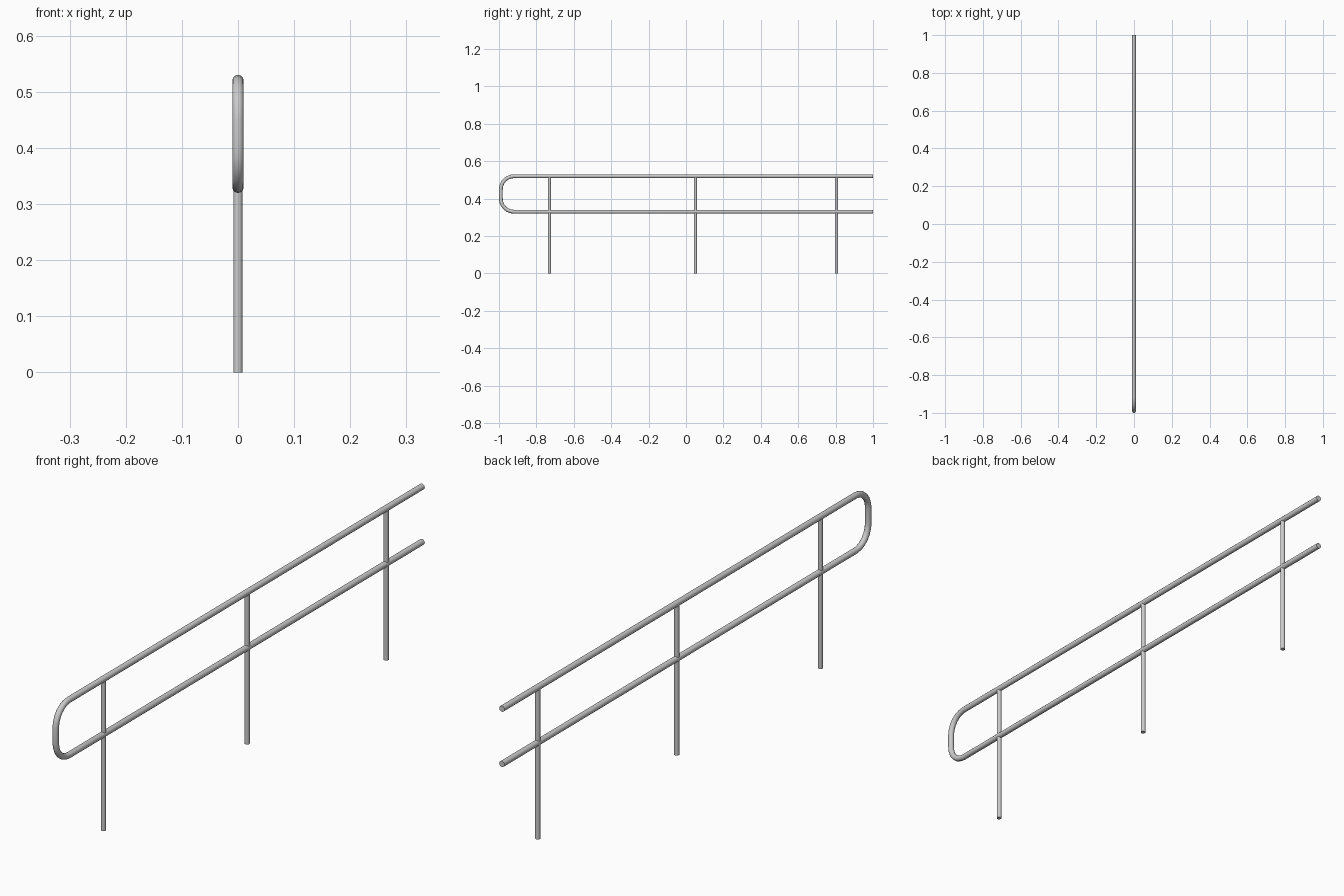
import bpy
from math import sin, cos, pi

if "Cube" in bpy.data.objects:
    bpy.data.objects.remove(bpy.data.objects["Cube"])

TOP, LOW = 0.52, 0.33      # rail centre heights
END, BACK = -0.99, 1.0     # front bend and open back end
BEND = 0.07                # corner radius
RAIL_R, POST_R = 0.0102, 0.0083


def smooth(obj):
    bpy.ops.object.select_all(action='DESELECT')
    obj.select_set(True)
    bpy.context.view_layer.objects.active = obj
    bpy.ops.object.shade_smooth_by_angle(angle=0.7)


def arc(z, start, steps=6):
    angles = [start + pi / 2 * i / steps for i in range(steps + 1)]
    return [(0, END + BEND + BEND * cos(a), z + BEND * sin(a)) for a in angles]


# Handrail: one tube bent back on itself at the front end
path = ([(0, BACK, TOP)] + arc(TOP - BEND, pi / 2)
        + arc(LOW + BEND, pi) + [(0, BACK, LOW)])
curve = bpy.data.curves.new("handrail", 'CURVE')
curve.dimensions = '3D'
curve.bevel_depth = RAIL_R
curve.bevel_resolution = 4
curve.use_fill_caps = True
spline = curve.splines.new('POLY')
spline.points.add(len(path) - 1)
for point, co in zip(spline.points, path):
    point.co = (*co, 1)
rail = bpy.data.objects.new("handrail", curve)
bpy.context.collection.objects.link(rail)
bpy.context.view_layer.objects.active = rail
rail.select_set(True)
bpy.ops.object.convert(target='MESH')
smooth(bpy.context.object)

# Support posts: from the ground through the lower rail into the upper rail
for name, y in (("front_post", -0.73), ("middle_post", 0.05), ("back_post", 0.805)):
    bpy.ops.mesh.primitive_cylinder_add(vertices=16, radius=POST_R, depth=TOP,
                                        location=(0, y, TOP / 2))
    post = bpy.context.object
    post.name = name
    smooth(post)
